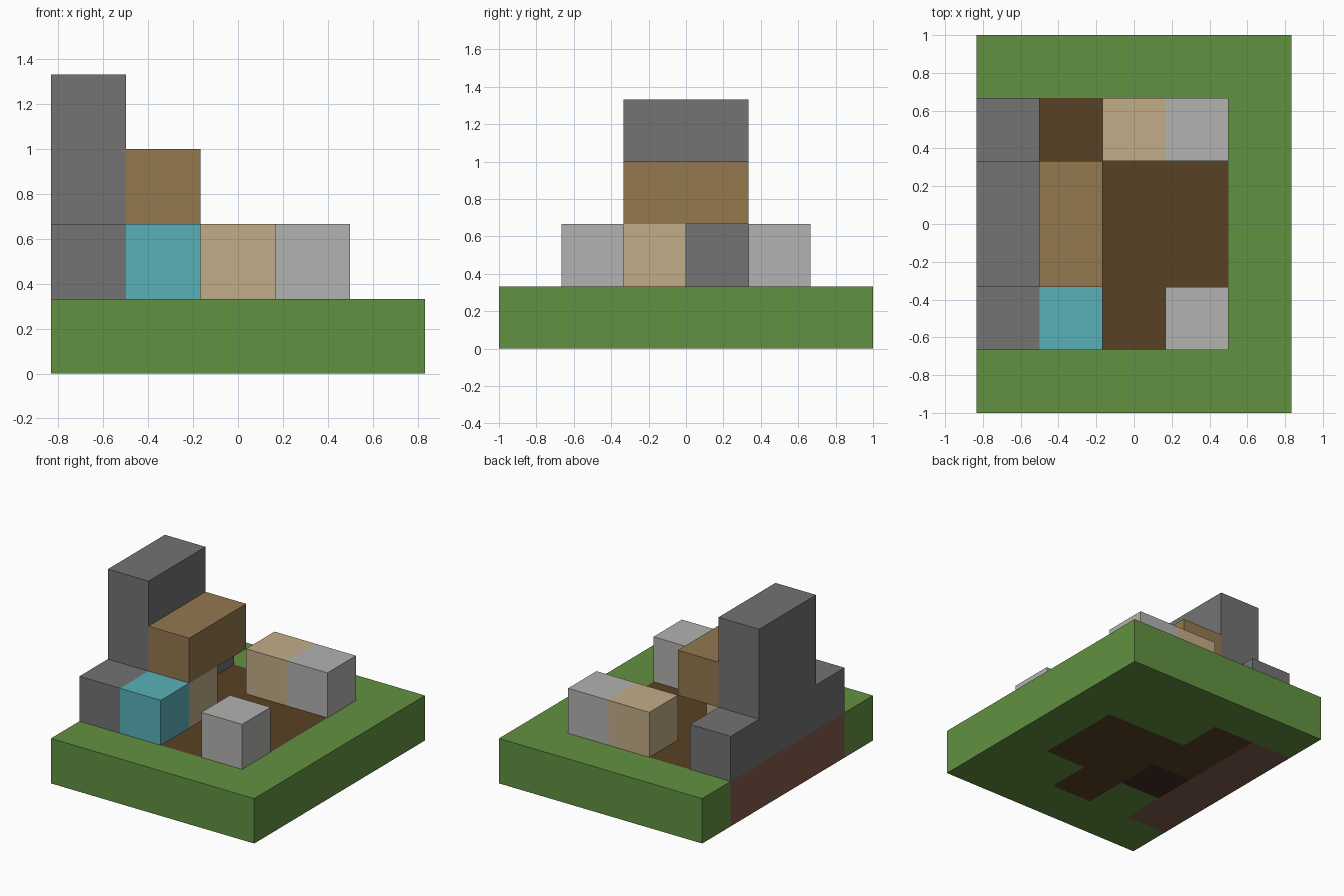
import bpy
import bmesh
from mathutils import Vector

cube = bpy.data.objects.get("Cube")
if cube:
    bpy.data.objects.remove(cube, do_unlink=True)

U = 1 / 3                       # edge of one block
ORIGIN = Vector((-2.5 * U, -3 * U, 0))


def material(name, rgb):
    """Flat material from 0-255 display colour."""
    linear = [((c / 255 + 0.055) / 1.055) ** 2.4 for c in rgb] + [1]
    mat = bpy.data.materials.new(name)
    mat.use_nodes = True
    mat.diffuse_color = linear
    bsdf = mat.node_tree.nodes["Principled BSDF"]
    bsdf.inputs["Base Color"].default_value = linear
    bsdf.inputs["Roughness"].default_value = 0.9
    return mat


grass = material("grass green", (98, 145, 65))
soil = material("dark soil", (88, 65, 36))
clay = material("red brown clay", (128, 91, 76))
dark_earth = material("black brown earth", (68, 44, 40))
stone = material("dark stone grey", (115, 115, 115))
pale_stone = material("pale grey", (178, 178, 177))
sand = material("sand tan", (194, 172, 135))
wood = material("wood brown", (147, 120, 79))
cyan = material("cyan", (90, 177, 184))


def finish(name, bm, mats):
    mesh = bpy.data.meshes.new(name)
    bm.to_mesh(mesh)
    bm.free()
    for mat in mats:
        mesh.materials.append(mat)
    obj = bpy.data.objects.new(name, mesh)
    bpy.context.scene.collection.objects.link(obj)
    return obj


def block(name, mat, cell, size=(1, 1, 1)):
    """Box given by its lowest cell and its size in cells."""
    bm = bmesh.new()
    bmesh.ops.create_cube(bm, size=1)
    for v in bm.verts:
        v.co = ORIGIN + U * Vector(
            [c + (p + 0.5) * s for c, p, s in zip(cell, v.co, size)])
    return finish(name, bm, [mat])


# Ground slab: one grid, extruded, coloured cell by cell
SOIL_CELLS = {(1, 4), (1, 3), (2, 3), (3, 3), (2, 2), (3, 2), (2, 1)}


def ground_index(x, y):
    if x == 0 and 1 <= y <= 4:
        return 2
    if (x, y) == (1, 2):
        return 3
    return 1 if (x, y) in SOIL_CELLS else 0


bm = bmesh.new()
bmesh.ops.create_grid(bm, x_segments=5, y_segments=6, size=0.5)
for v in bm.verts:
    v.co = Vector((v.co.x * 5 * U, v.co.y * 6 * U, 0))
top = bmesh.ops.extrude_face_region(bm, geom=bm.faces[:], use_keep_orig=True)
bmesh.ops.translate(bm, vec=(0, 0, U), verts=[
    g for g in top["geom"] if isinstance(g, bmesh.types.BMVert)])
bmesh.ops.recalc_face_normals(bm, faces=bm.faces[:])
for f in bm.faces:
    spot = (f.calc_center_median() - f.normal * 0.1 - ORIGIN) / U
    f.material_index = ground_index(int(spot.x), int(spot.y))
bmesh.ops.dissolve_limit(bm, angle_limit=0.01, verts=bm.verts[:],
                         edges=bm.edges[:], delimit={'MATERIAL'})
finish("ground", bm, [grass, soil, clay, dark_earth])

# Stone wall and tower
block("low_wall", stone, (0, 1, 1), (1, 4, 1))
block("tower", stone, (0, 2, 2), (1, 2, 2))

# Overhanging beam on its post
block("beam", wood, (1, 2, 2), (1, 2, 1))
block("beam_post", sand, (1, 2, 1))

# Loose blocks around the soil floor
block("cyan_block", cyan, (1, 1, 1))
block("back_sand_block", sand, (2, 4, 1))
for name, y in (("front", 1), ("back", 4)):
    block(name + "_pale_block", pale_stone, (3, y, 1))
